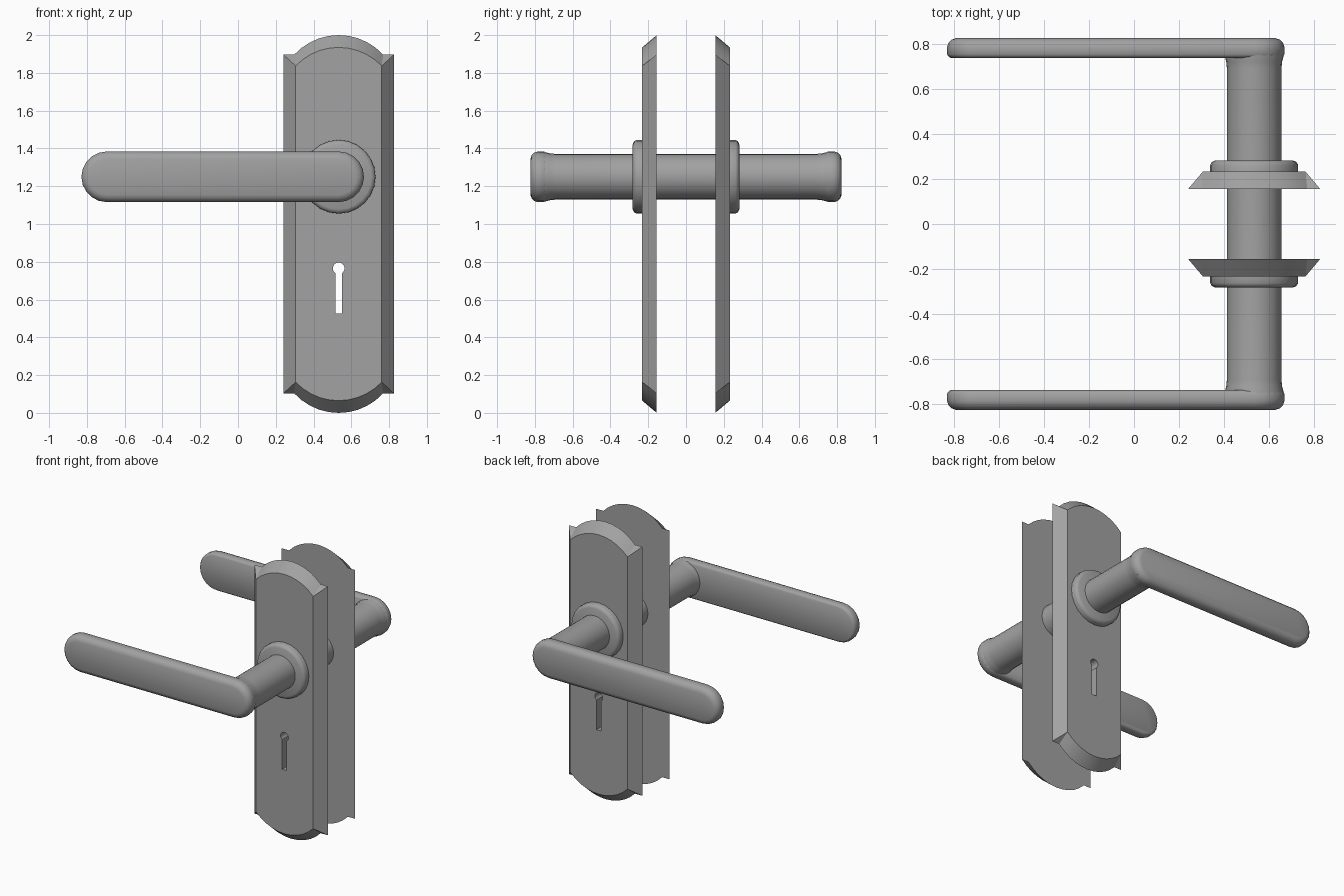
import bpy, bmesh
from math import sin, cos, pi, asin

cube = bpy.data.objects.get("Cube")
if cube:
    bpy.data.objects.remove(cube)

CX, CZ = 0.533, 1.25            # spindle axis

metal = bpy.data.materials.new("satin grey metal")
metal.use_nodes = True
grey = (0.36, 0.36, 0.36, 1)
metal.diffuse_color = grey
metal.node_tree.nodes["Principled BSDF"].inputs["Base Color"].default_value = grey


def loft(name, rings, angle=40):
    """Join matching closed rings of (x, y, z) points and cap both ends."""
    bm = bmesh.new()
    loops = [[bm.verts.new(p) for p in ring] for ring in rings]
    n = len(loops[0])
    for a, b in zip(loops, loops[1:]):
        for i in range(n):
            j = (i + 1) % n
            bm.faces.new((a[i], a[j], b[j], b[i]))
    bm.faces.new(loops[0])
    bm.faces.new(loops[-1])
    bmesh.ops.remove_doubles(bm, verts=bm.verts, dist=0.0005)
    bmesh.ops.recalc_face_normals(bm, faces=bm.faces)
    mesh = bpy.data.meshes.new(name)
    bm.to_mesh(mesh)
    bm.free()
    mesh.materials.append(metal)
    obj = bpy.data.objects.new(name, mesh)
    bpy.context.collection.objects.link(obj)
    bpy.ops.object.select_all(action="DESELECT")
    obj.select_set(True)
    bpy.context.view_layer.objects.active = obj
    if angle:
        bpy.ops.object.shade_smooth_by_angle(angle=angle * pi / 180)
    return obj


def circle(r, y, n=24):
    return [(CX + r * cos(2 * pi * i / n), y, CZ + r * sin(2 * pi * i / n)) for i in range(n)]


def stadium(r, y, left=-0.695, n=10):
    """Capsule outline in the xz plane."""
    pts = []
    for x, start in ((CX, -pi / 2), (left, pi / 2)):
        for i in range(n + 1):
            a = start + pi * i / n
            pts.append((x + r * cos(a), y, CZ + r * sin(a)))
    return pts


def plate_ring(half_w, shoulder, arc_w, apex, y, n=10):
    """Rectangle with a shallow arch on the top and bottom."""
    sag = apex - shoulder
    rad = (arc_w ** 2 + sag ** 2) / (2 * sag)
    a0 = asin(arc_w / rad)
    top = [(half_w, shoulder)]
    for i in range(n + 1):
        a = a0 - 2 * a0 * i / n
        top.append((rad * sin(a), apex - rad + rad * cos(a)))
    top.append((-half_w, shoulder))
    return [(CX + x, y, 1 + z) for x, z in top + [(-x, -z) for x, z in top]]


def keyhole(y, r=0.031, half_slot=0.018, z0=0.765, bottom=0.525, n=16):
    a0 = asin(half_slot / r)
    pts = [(CX - half_slot, y, bottom), (CX + half_slot, y, bottom)]
    for i in range(n + 1):
        a = -pi / 2 + a0 + (2 * pi - 2 * a0) * i / n
        pts.append((CX + r * cos(a), y, z0 + r * sin(a)))
    return pts


# Spindle with flared ends, running through both sides
half = [(0.69, 0.121), (0.72, 0.124), (0.755, 0.133), (0.78, 0.133)]
profile = [(-y, r) for y, r in reversed(half)] + half
loft("spindle", [circle(r, y) for y, r in profile])

for side, s in (("front", -1), ("back", 1)):
    # Escutcheon plate with sloped rim
    plate = loft(side + "_plate", [
        plate_ring(0.293, 0.897, 0.235, 1.0, s * 0.155),
        plate_ring(0.228, 0.837, 0.228, 0.935, s * 0.232)], angle=0)

    # Keyhole cut through the plate
    cutter = loft(side + "_keyhole_cutter", [keyhole(s * 0.1), keyhole(s * 0.3)], angle=0)
    cutter.hide_render = True
    cut = plate.modifiers.new("keyhole", "BOOLEAN")
    cut.operation = "DIFFERENCE"
    cut.solver = "EXACT"
    cut.object = cutter
    bpy.context.view_layer.objects.active = plate
    bpy.ops.object.modifier_apply(modifier=cut.name)
    bpy.data.objects.remove(cutter)
    bpy.ops.object.select_all(action="DESELECT")
    plate.select_set(True)
    bpy.ops.object.shade_smooth_by_angle(angle=pi / 7)

    # Round collar
    loft(side + "_collar", [circle(r, s * y) for y, r in (
        (0.225, 0.195), (0.262, 0.195), (0.275, 0.188), (0.282, 0.172))])

    # Lever handle with rounded outer edge
    loft(side + "_lever", [stadium(r, s * y) for y, r in (
        (0.737, 0.118), (0.742, 0.127), (0.752, 0.134), (0.785, 0.134),
        (0.803, 0.128), (0.817, 0.114), (0.824, 0.095))])
